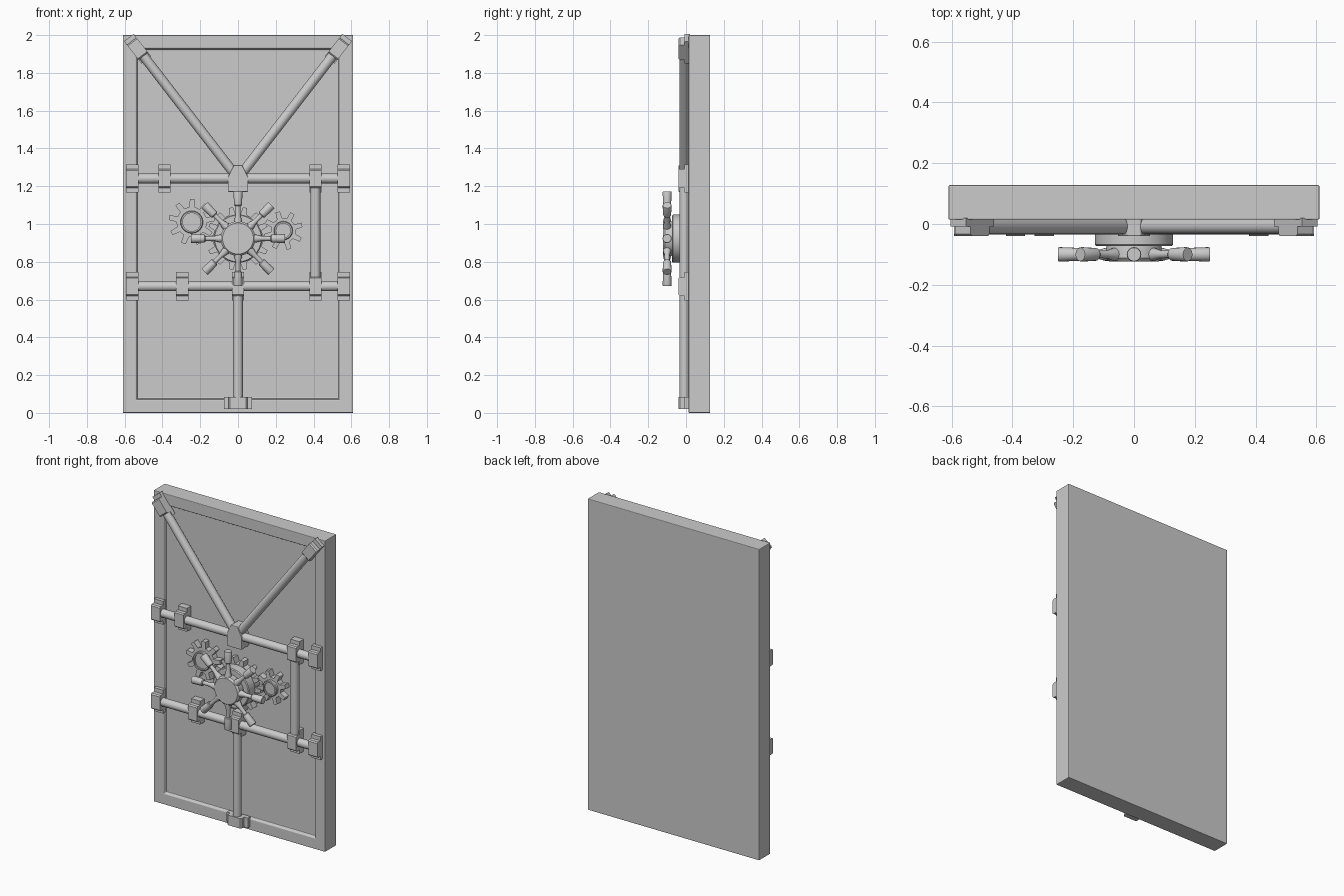
import bpy, bmesh
from math import sin, cos, pi, radians
from mathutils import Vector, Matrix

if "Cube" in bpy.data.objects:
    bpy.data.objects.remove(bpy.data.objects["Cube"])


def finish(name, bm, smooth=False, bevel=0):
    bmesh.ops.recalc_face_normals(bm, faces=bm.faces[:])
    me = bpy.data.meshes.new(name)
    bm.to_mesh(me)
    bm.free()
    ob = bpy.data.objects.new(name, me)
    bpy.context.collection.objects.link(ob)
    if bevel:
        m = ob.modifiers.new("bevel", 'BEVEL')
        m.width = bevel
        m.segments = 2
        m.limit_method = 'ANGLE'
    if smooth:
        bpy.context.view_layer.objects.active = ob
        bpy.ops.object.select_all(action='DESELECT')
        ob.select_set(True)
        bpy.ops.object.shade_smooth_by_angle(angle=radians(35))
    return ob


def prism(name, pts, a, b, mat=Matrix(), bevel=0):
    """Extrude a closed (u, v) outline, placed as x, z, from y=a to y=b."""
    bm = bmesh.new()
    front = [bm.verts.new(mat @ Vector((u, a, v))) for u, v in pts]
    back = [bm.verts.new(mat @ Vector((u, b, v))) for u, v in pts]
    bm.faces.new(front)
    bm.faces.new(back)
    n = len(pts)
    for i in range(n):
        j = (i + 1) % n
        bm.faces.new((front[i], front[j], back[j], back[i]))
    return finish(name, bm, bevel=bevel)


def lathe(name, start, direction, profile, seg=24):
    """Revolve (distance, radius) points around an axis, capped at both ends."""
    bm = bmesh.new()
    q = Vector(direction).to_track_quat('Z', 'Y')
    rings = []
    for d, r in profile:
        rings.append([bm.verts.new(Vector(start) + q @ Vector(
            (r * cos(2 * pi * i / seg), r * sin(2 * pi * i / seg), d))) for i in range(seg)])
    for p, s in zip(rings, rings[1:]):
        for i in range(seg):
            j = (i + 1) % seg
            bm.faces.new((p[i], p[j], s[j], s[i]))
    bm.faces.new(rings[0])
    bm.faces.new(rings[-1])
    return finish(name, bm, smooth=True)


ROD_Y, ROD_R = -0.008, 0.026


def rod(name, p, q):
    a, b = Vector((p[0], ROD_Y, p[1])), Vector((q[0], ROD_Y, q[1]))
    lathe(name, a, b - a, [(0, ROD_R), ((b - a).length, ROD_R)])


def clamp(name, x, z, angle=0, base=0.02):
    """Hat-section bracket; angle turns it in the door plane (0 = upright)."""
    hat = [(-.075, base), (-.075, -.008), (-.05, -.008), (-.05, -.033), (-.043, -.04),
           (.043, -.04), (.05, -.033), (.05, -.008), (.075, -.008), (.075, base)]
    # outline u -> z, v -> y, extrusion -> x
    swap = Matrix(((0, 1, 0, 0), (0, 0, 1, 0), (1, 0, 0, 0), (0, 0, 0, 1)))
    mat = Matrix.Translation((x, 0, z)) @ Matrix.Rotation(angle, 4, 'Y') @ swap
    prism(name, hat, -.032, .032, mat)


def gear(name, x, z, root, outer, teeth, y, phase=0):
    pts = []
    step = 2 * pi / teeth
    for i in range(teeth):
        for f, r in ((-.27, root), (-.15, outer), (.15, outer), (.27, root), (.5, root)):
            a = phase + (i + f) * step
            pts.append((x + r * cos(a), z + r * sin(a)))
    prism(name, pts, y, .04)


# Door slab with recessed front panel
bm = bmesh.new()
bmesh.ops.create_cube(bm, size=1)
bmesh.ops.transform(bm, verts=bm.verts[:], matrix=Matrix.Translation((0, .071, 1)) @
                    Matrix.Diagonal((1.22, .114, 2, 1)))
bmesh.ops.recalc_face_normals(bm, faces=bm.faces[:])
bm.faces.ensure_lookup_table()
panel = [f for f in bm.faces if f.normal.y < -.9]
bmesh.ops.inset_region(bm, faces=panel, thickness=.1)
bmesh.ops.inset_region(bm, faces=panel, thickness=.008, depth=-.02)
finish("door_slab", bm, bevel=.004)

# Locking rods
HI, LO = 1.241, .67
rod("upper_cross_rod", (-.56, HI), (.56, HI))
rod("lower_cross_rod", (-.56, LO), (.56, LO))
rod("side_rod", (.41, LO), (.41, HI))
rod("bottom_rod", (0, .05), (0, LO))
for s in (-1, 1):
    rod("diagonal_rod", (0, HI), (s * .53, 1.928))
    clamp("corner_clamp", s * .532, 1.928, s * radians(38))

# Clamps
for z, xs in ((HI, (-.39, .41)), (LO, (-.295, .41, 0))):
    for x in xs:
        clamp("rod_clamp", x, z, base=.04)
    for s in (-1, 1):
        clamp("end_clamp", s * .56, z)
clamp("bottom_clamp", 0, .052, pi / 2)

# Junction block where the diagonals meet
prism("junction_block", [(-.053, 1.17), (.053, 1.17), (.053, 1.25), (.022, 1.312),
                         (-.022, 1.312), (-.053, 1.25)], -.04, .04, bevel=.004)

# Gears
WZ = .923
gear("left_gear", -.245, 1.01, .08, .122, 9, -.005, .15)
gear("right_gear", .24, .965, .066, .104, 8, -.005, .3)
gear("centre_gear", 0, WZ, .132, .168, 14, -.012)
for x, z, r in ((-.245, 1.01, .06), (.24, .965, .05)):
    lathe("gear_hub", (x, .03, z), (0, -1, 0),
          [(0, r), (.05, r), (.054, r - .004), (.054, r - .012), (.046, r - .012)])

# Hand wheel: base disc, hub and eight handles
lathe("wheel_base", (0, .03, WZ), (0, -1, 0), [(0, .128), (.098, .128), (.103, .123)], 32)
lathe("wheel_hub", (0, -.07, WZ), (0, -1, 0),
      [(0, .09), (.012, .092), (.042, .092), (.053, .082)], 32)
for i in range(8):
    a = i * pi / 4
    d = (cos(a), 0, sin(a))
    lathe("wheel_spoke", (0, -.1, WZ), d,
          [(.07, .021), (.095, .021), (.125, .013), (.18, .012)], 16)
    lathe("wheel_handle", (0, -.1, WZ), d,
          [(.173, .017), (.178, .021), (.245, .024), (.25, .022)], 16)
